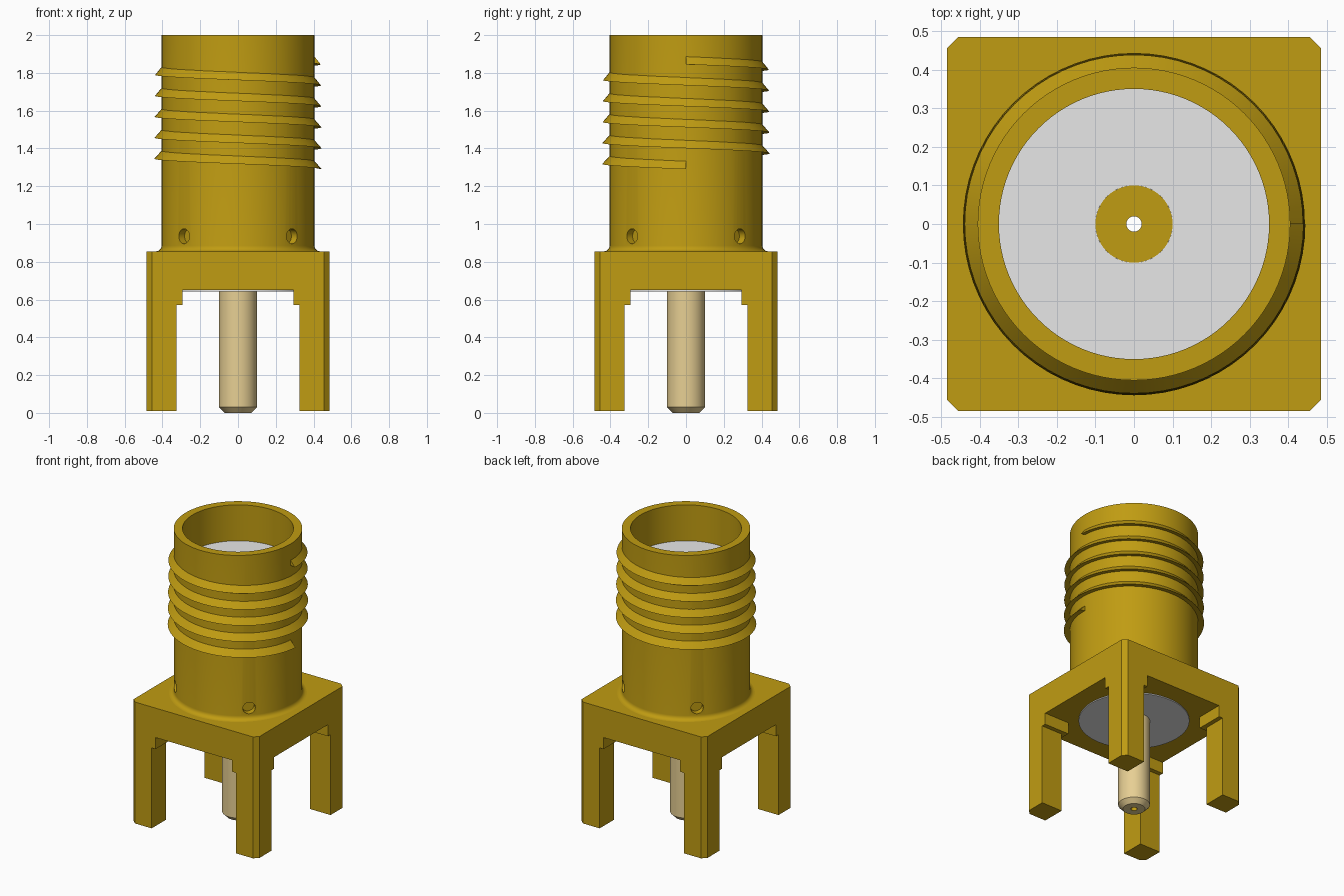
import bpy, bmesh
from math import cos, sin, pi, radians
from mathutils import Matrix

if "Cube" in bpy.data.objects:
    bpy.data.objects.remove(bpy.data.objects["Cube"], do_unlink=True)


def material(name, rgb):
    linear = [((c / 255 + 0.055) / 1.055) ** 2.4 for c in rgb] + [1]
    m = bpy.data.materials.new(name)
    m.use_nodes = True
    m.diffuse_color = linear
    m.node_tree.nodes["Principled BSDF"].inputs["Base Color"].default_value = linear
    return m


GOLD = material("gold plating", (192, 156, 18))
WHITE = material("white insulator", (248, 248, 248))
TAN = material("tan pin metal", (232, 208, 148))


def finish(name, bm, *mats):
    bmesh.ops.recalc_face_normals(bm, faces=bm.faces)
    mesh = bpy.data.meshes.new(name)
    bm.to_mesh(mesh)
    bm.free()
    ob = bpy.data.objects.new(name, mesh)
    bpy.context.collection.objects.link(ob)
    for m in mats:
        mesh.materials.append(m)
    return ob


def activate(ob):
    bpy.ops.object.select_all(action="DESELECT")
    ob.select_set(True)
    bpy.context.view_layer.objects.active = ob


def smooth(ob):
    activate(ob)
    bpy.ops.object.shade_smooth_by_angle(angle=radians(30))


def bridge(bm, rings, loop):
    """Join neighbouring rings of vertices with quads."""
    pairs = list(zip(rings, rings[1:]))
    if loop:
        pairs.append((rings[-1], rings[0]))
    for a, b in pairs:
        for i in range(len(a)):
            j = (i + 1) % len(a)
            bm.faces.new((a[i], a[j], b[j], b[i]))


def lathe(name, profile, *mats, sides=96):
    """Revolve a closed (radius, z) profile around the z axis."""
    bm = bmesh.new()
    rings = []
    for k in range(sides):
        a = 2 * pi * k / sides
        rings.append([bm.verts.new((r * cos(a), r * sin(a), z)) for r, z in profile])
    bridge(bm, rings, True)
    return finish(name, bm, *mats)


def prism(name, points, z0, z1):
    bm = bmesh.new()
    low = [bm.verts.new((x, y, z0)) for x, y in points]
    high = [bm.verts.new((x, y, z1)) for x, y in points]
    bridge(bm, [low, high], False)
    bm.faces.new(low)
    bm.faces.new(high)
    return finish(name, bm, GOLD)


def cut(ob, cutter):
    mod = ob.modifiers.new("cut", "BOOLEAN")
    mod.operation = "DIFFERENCE"
    mod.solver = "EXACT"
    mod.object = cutter
    activate(ob)
    bpy.ops.object.modifier_apply(modifier=mod.name)
    bpy.data.objects.remove(cutter, do_unlink=True)


def cylinder(radius, depth, matrix, sides):
    bm = bmesh.new()
    bmesh.ops.create_cone(bm, cap_ends=True, segments=sides, radius1=radius,
                          radius2=radius, depth=depth, matrix=matrix)
    return finish("cutter", bm, GOLD)


HALF, CHAMFER = 0.485, 0.03
BORE, BARREL = 0.35, 0.405
PLATE_LOW, PLATE_TOP = 0.65, 0.855
INSULATOR_TOP = 1.75

# Square base plate with clipped corners and a round bore
C = HALF - CHAMFER
corners = [(C, -HALF), (HALF, -C), (HALF, C), (C, HALF),
           (-C, HALF), (-HALF, C), (-HALF, -C), (-C, -HALF)]
plate = prism("base_plate", corners, PLATE_LOW, PLATE_TOP)
cut(plate, cylinder(BORE, 1, Matrix.Translation((0, 0, 0.75)), 96))
smooth(plate)


# Four corner legs, each with a wider shoulder under the plate
def corner_post(name, inner, z0, z1, sx, sy):
    pts = [(inner, inner), (HALF, inner), (HALF, C), (C, HALF), (inner, HALF)]
    prism(name, [(x * sx, y * sy) for x, y in pts], z0, z1)


for sx, side in ((1, "left"), (-1, "right")):
    for sy, end in ((-1, "front"), (1, "back")):
        corner_post(f"{end}_{side}_leg", 0.325, 0.01, 0.57, sx, sy)
        corner_post(f"{end}_{side}_shoulder", 0.295, 0.57, PLATE_LOW, sx, sy)

# Barrel: hollow tube with a small fillet where it meets the plate
fillet = [(BARREL + 0.03 * (1 - cos(t)), PLATE_TOP + 0.03 * (1 - sin(t)))
          for t in (pi / 2 * k / 5 for k in range(5, -1, -1))]
barrel = lathe("barrel", [(BORE, PLATE_TOP)] + fillet + [(BARREL, 2), (BORE, 2)], GOLD)

# Blind round holes on the diagonals of the barrel
for k in range(4):
    turn = Matrix.Rotation(pi / 4 + k * pi / 2, 4, "Z")
    lay = Matrix.Translation((0.46, 0, 0.935)) @ Matrix.Rotation(pi / 2, 4, "Y")
    cut(barrel, cylinder(0.04, 0.2, turn @ lay, 24))
smooth(barrel)

# Helical thread with a barbed section, five turns
TURNS, STEPS, PITCH = 5, 72, 0.111
bm = bmesh.new()
sections = []
for i in range(TURNS * STEPS + 1):
    a = -2 * pi * i / STEPS
    z = 1.29 + PITCH * i / STEPS
    crest = 0.444 - 0.006 * i / (TURNS * STEPS)
    shape = [(0.398, z + 0.05), (crest, z), (0.398, z + 0.008)]
    sections.append([bm.verts.new((r * cos(a), r * sin(a), h)) for r, h in shape])
bridge(bm, sections, False)
bm.faces.new(sections[0])
bm.faces.new(sections[-1])
smooth(finish("screw_thread", bm, GOLD))

# Insulator filling the bore
smooth(lathe("insulator", [(0.1, 0.643), (BORE, 0.643),
                           (BORE, INSULATOR_TOP), (0.1, INSULATOR_TOP)], WHITE))

# Centre contact: tan tail below, gold socket above, drilled through
pin = lathe("centre_pin", [(0.02, 0), (0.07, 0), (0.1, 0.03), (0.1, 0.7),
                           (0.1, INSULATOR_TOP), (0.02, INSULATOR_TOP)],
            TAN, GOLD, sides=48)
for f in pin.data.polygons:
    f.material_index = int(f.center.z > 0.7)
smooth(pin)
